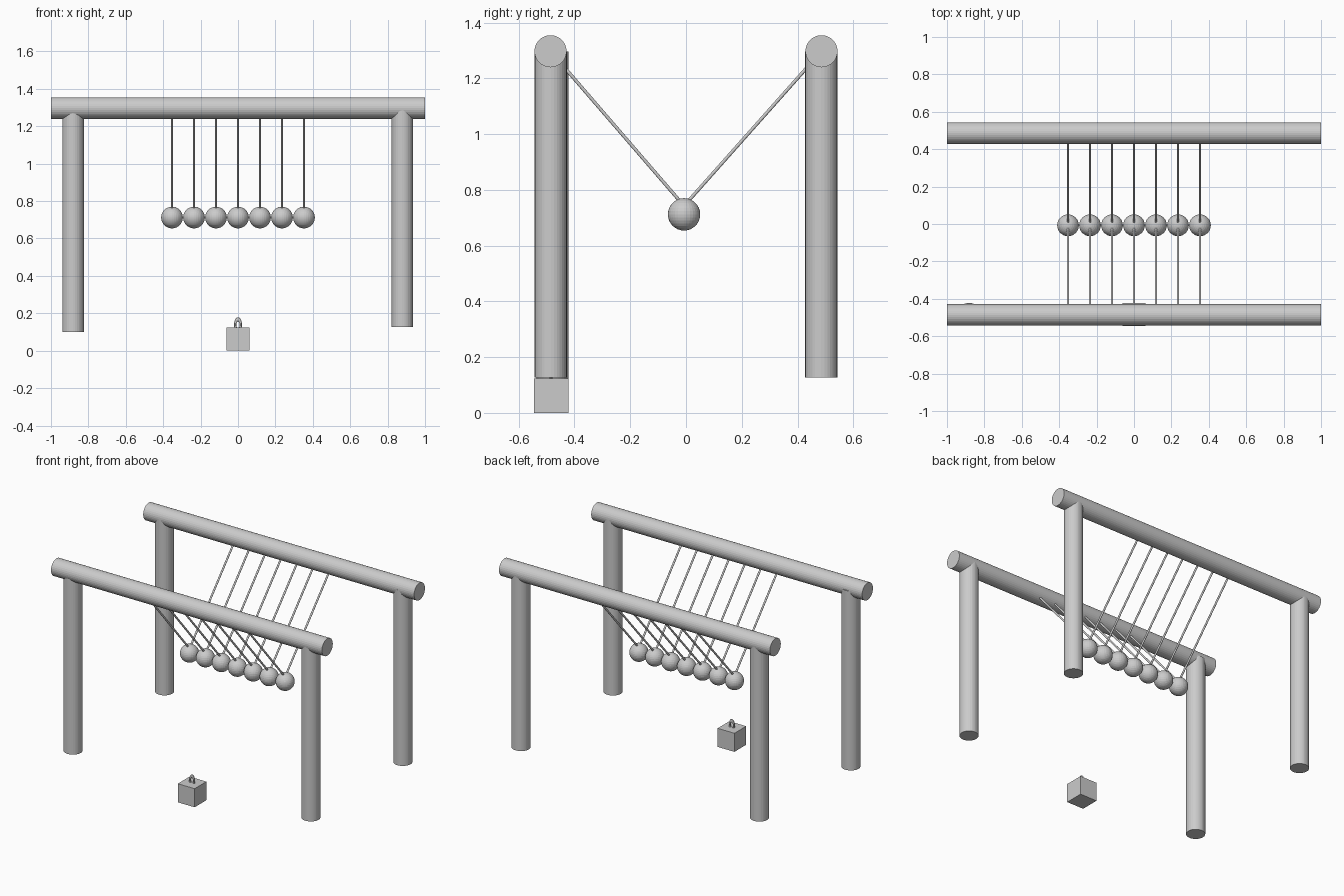
import bpy
import math
from mathutils import Vector

cube = bpy.data.objects.get("Cube")
if cube:
    bpy.data.objects.remove(cube, do_unlink=True)

grey = bpy.data.materials.new("light_grey")
grey.use_nodes = True
grey.diffuse_color = (0.6, 0.6, 0.6, 1)
grey.node_tree.nodes["Principled BSDF"].inputs["Base Color"].default_value = grey.diffuse_color

ROD = 0.0575
BEAM_Y, BEAM_Z = 0.486, 1.297
BALL_Y, BALL_Z = -0.007, 0.712


def finish(name):
    ob = bpy.context.object
    ob.name = name
    ob.data.materials.append(grey)
    return ob


def rod(name, start, end, radius, sides=32):
    """Straight cylinder between two points."""
    a, b = Vector(start), Vector(end)
    axis = b - a
    bpy.ops.mesh.primitive_cylinder_add(
        vertices=sides, radius=radius, depth=axis.length, location=(a + b) / 2,
        rotation=axis.to_track_quat('Z', 'Y').to_euler())
    return finish(name)


# Two horizontal beams
for side, y in (("front", -BEAM_Y), ("back", BEAM_Y)):
    rod(side + "_beam", (-1, y, BEAM_Z), (1, y, BEAM_Z), ROD)

# Four legs; the front right one is set slightly inward and lower
for name, x, y, foot in (("front_right_leg", -0.882, -0.479, 0.10),
                         ("front_left_leg", 0.878, -0.485, 0.127),
                         ("back_right_leg", -0.882, 0.485, 0.127),
                         ("back_left_leg", 0.878, 0.485, 0.127)):
    rod(name, (x, y, foot), (x, y, BEAM_Z), ROD)

# Row of hanging balls, each on two strings
for i in range(7):
    x = (i - 3) * 0.1176
    bpy.ops.mesh.primitive_uv_sphere_add(
        segments=32, ring_count=16, radius=0.058, location=(x, BALL_Y, BALL_Z))
    finish(f"ball_{i + 1}")
    for side, s in (("front", -1), ("back", 1)):
        rod(f"{side}_string_{i + 1}", (x, s * BEAM_Y, BEAM_Z),
            (x, BALL_Y + s * 0.004, BALL_Z + 0.035), 0.006, 12)

# Loose block with a small upright loop on top
bpy.ops.mesh.primitive_cube_add(size=0.124, location=(0, -0.484, 0.062))
finish("block")
bpy.ops.mesh.primitive_torus_add(
    major_radius=0.015, minor_radius=0.006, major_segments=24, minor_segments=10,
    location=(0, -0.484, 0.139), rotation=(math.pi / 2, 0, 0))
loop = finish("block_loop")
loop.scale = (1, 1.9, 1)
